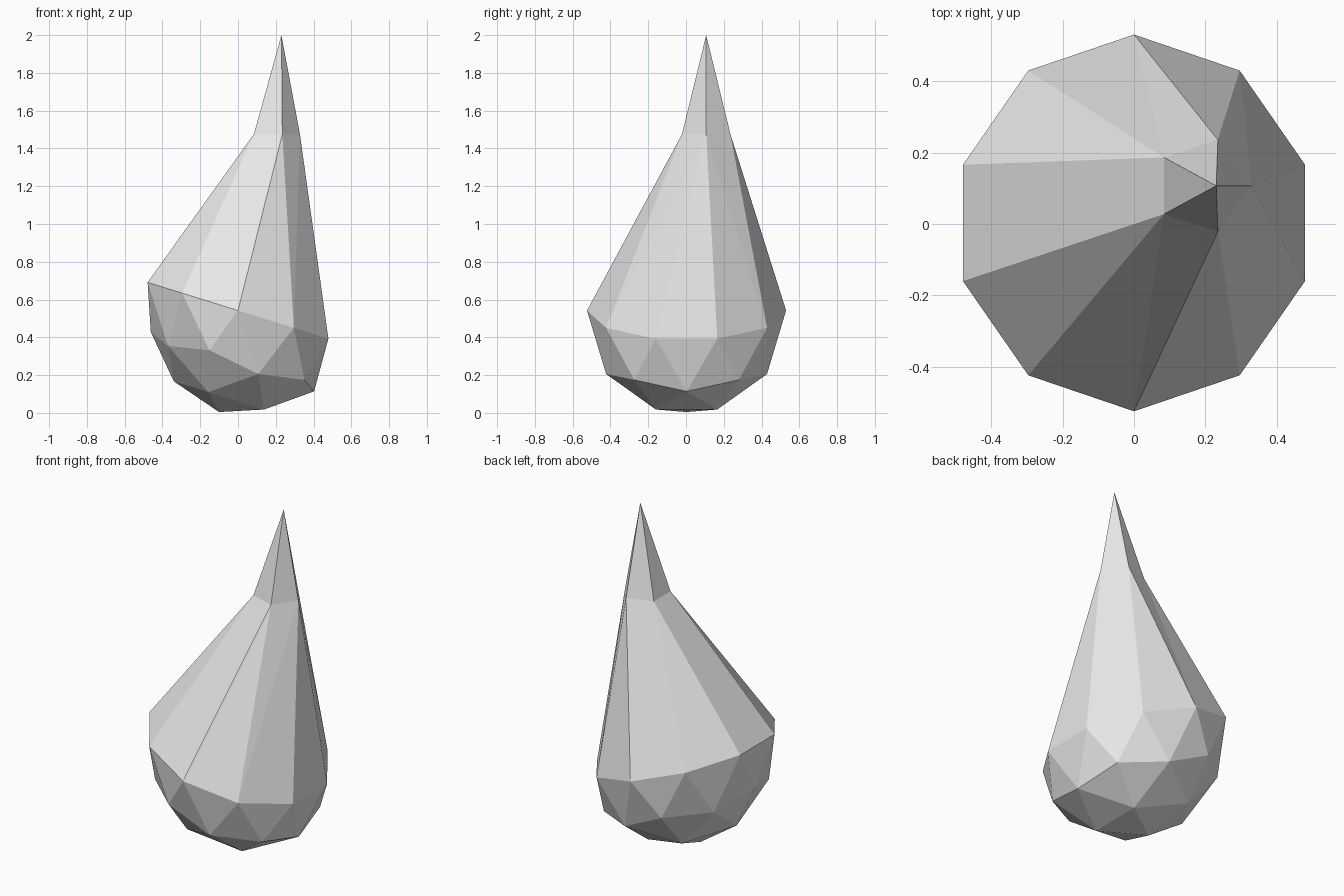
import bpy, bmesh, math
from mathutils import Vector

if "Cube" in bpy.data.objects:
    bpy.data.objects.remove(bpy.data.objects["Cube"])

TILT = math.radians(17.3)
U = Vector((math.cos(TILT), 0, -math.sin(TILT)))   # tilted "right" axis
N = Vector((math.sin(TILT), 0, math.cos(TILT)))    # tilted "up" axis
CENTRE = Vector((0, 0.003, 0.542))

bm = bmesh.new()


def bowl_vert(radius, azimuth, height, shift=0.064):
    a = math.radians(azimuth)
    return bm.verts.new(CENTRE + U * (radius * math.cos(a) + shift)
                        + Vector((0, radius * math.sin(a), 0)) + N * height)


# Rings of the faceted bowl, from the rim down to the pole
rim = [bowl_vert(0.527, 18 + 36 * k, 0, 0) for k in range(10)]
middle = [bowl_vert(0.471, 36 * k, -0.246) if k % 2 else
          bowl_vert(0.448, 36 * k, -0.289) for k in range(10)]
lower = [bowl_vert(0.277, 36 + 72 * j, -0.459) for j in range(5)]
pole = bowl_vert(0, 0, -0.543)

for k in range(10):
    bm.faces.new((rim[k], middle[k], middle[(k + 1) % 10]))
    bm.faces.new((rim[k - 1], middle[k], rim[k]))
for j in range(5):
    nxt = (j + 1) % 5
    left, mid, right = middle[2 * j], middle[2 * j + 1], middle[(2 * j + 2) % 10]
    bm.faces.new((lower[j], left, mid))
    bm.faces.new((lower[j], mid, right))
    bm.faces.new((lower[j], right, lower[nxt]))
    bm.faces.new((lower[j], lower[nxt], pole))

# Five-sided neck and the pointed tip
neck = [bm.verts.new((0.193 + 0.135 * math.cos(math.radians(72 * j)),
                      0.107 + 0.135 * math.sin(math.radians(72 * j)), 1.475))
        for j in range(5)]
tip = bm.verts.new((0.23, 0.107, 2.0))
for j in range(5):
    nxt = (j + 1) % 5
    a, b, c = rim[2 * j - 1], rim[2 * j], rim[2 * j + 1]
    bm.faces.new((a, b, neck[j]))
    # Gap panel, split so that both halves of the drop mirror each other
    if j < 2:
        to_first = True
    else:
        to_first = False
    if to_first:
        # second rim corner joins the first neck corner on one side
        if j == 0:
            bm.faces.new((b, c, neck[0]))
            bm.faces.new((c, neck[1], neck[0]))
        else:
            bm.faces.new((b, c, neck[2]))
            bm.faces.new((b, neck[2], neck[1]))
    elif j == 3:
        bm.faces.new((b, c, neck[3]))
        bm.faces.new((c, neck[4], neck[3]))
    else:
        bm.faces.new((b, c, neck[nxt]))
        bm.faces.new((b, neck[nxt], neck[j]))
    bm.faces.new((neck[j], neck[nxt], tip))

bmesh.ops.recalc_face_normals(bm, faces=bm.faces)
mesh = bpy.data.meshes.new("droplet")
bm.to_mesh(mesh)
bm.free()

grey = bpy.data.materials.new("light grey")
grey.diffuse_color = (0.8, 0.8, 0.8, 1)
grey.use_nodes = True
grey.node_tree.nodes["Principled BSDF"].inputs["Base Color"].default_value = grey.diffuse_color
mesh.materials.append(grey)
droplet = bpy.data.objects.new("droplet", mesh)
bpy.context.collection.objects.link(droplet)
